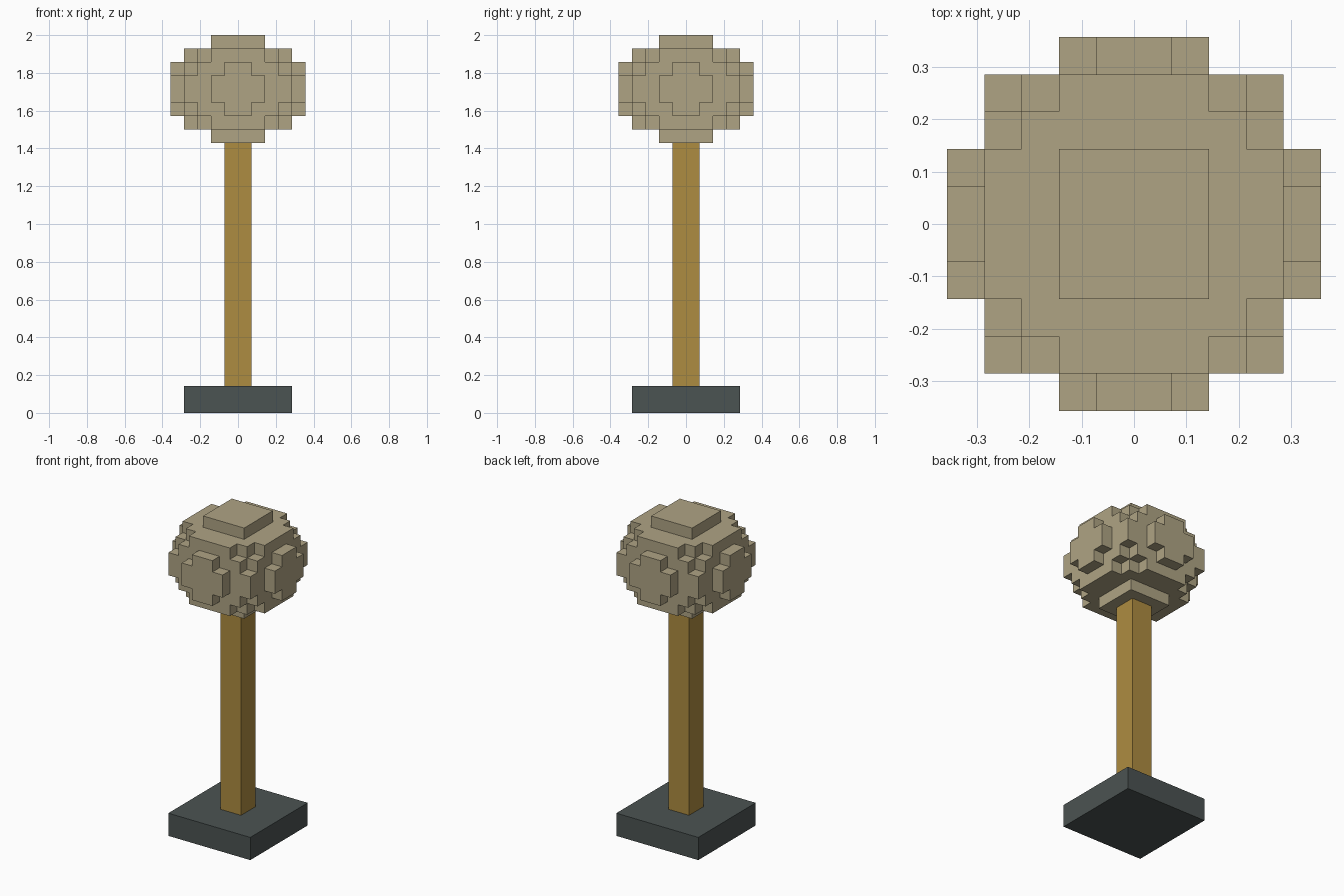
import bpy, bmesh
from mathutils import Matrix, Vector

cube = bpy.data.objects.get("Cube")
if cube:
    bpy.data.objects.remove(cube, do_unlink=True)

U = 2 / 28  # one block of the grid


def linear(c):
    c /= 255
    return c / 12.92 if c <= 0.04045 else ((c + 0.055) / 1.055) ** 2.4


def material(name, *rgb):
    m = bpy.data.materials.new(name)
    col = (*[linear(c) for c in rgb], 1)
    m.diffuse_color = col
    m.use_nodes = True
    bsdf = next(n for n in m.node_tree.nodes if n.type == 'BSDF_PRINCIPLED')
    bsdf.inputs["Base Color"].default_value = col
    return m


def add_object(name, bm, mat):
    me = bpy.data.meshes.new(name)
    bm.to_mesh(me)
    bm.free()
    me.materials.append(mat)
    ob = bpy.data.objects.new(name, me)
    bpy.context.collection.objects.link(ob)
    return ob


def box(name, half, z0, z1, mat):
    bm = bmesh.new()
    bmesh.ops.create_cube(bm, size=1, matrix=Matrix.Translation((0, 0, (z0 + z1) / 2 * U))
                          @ Matrix.Diagonal((2 * half * U, 2 * half * U, (z1 - z0) * U, 1)))
    return add_object(name, bm, mat)


stone = material("dark slate", 75, 83, 82)
wood = material("golden wood", 174, 140, 65)
tan = material("dusty tan", 175, 164, 132)

# Base slab and pole
box("base", 4, 0, 2, stone)
box("pole", 1, 2, 20, wood)

# Stepped ball: half-extents of the overlapping rectangles in each layer,
# counted from the middle layer outwards
LAYERS = [
    [(5, 2), (4, 4), (2, 5)],
    [(5, 1), (4, 3), (3, 4), (1, 5)],
    [(4, 2), (3, 3), (2, 4)],
    [(2, 2)],
]


def filled(p):
    i, j, k = (int(c if c >= 0 else -1 - c) for c in p)
    return k < len(LAYERS) and any(i < a and j < b for a, b in LAYERS[k])


bm = bmesh.new()
verts = {}


def vert(p):
    key = tuple(round(c) for c in p)
    if key not in verts:
        verts[key] = bm.verts.new((key[0] * U, key[1] * U, (key[2] + 24) * U))
    return verts[key]


# Skin only the exposed sides of the filled blocks
for i in range(-5, 5):
    for j in range(-5, 5):
        for k in range(-4, 4):
            cell = Vector((i, j, k))
            if not filled(cell):
                continue
            for axis in range(3):
                for sign in (-1, 1):
                    n = Vector((0, 0, 0))
                    n[axis] = sign
                    if filled(cell + n):
                        continue
                    u = Vector((0, 0, 0))
                    u[(axis + 1) % 3] = 0.5
                    v = n.cross(u)
                    c = cell + Vector((0.5, 0.5, 0.5)) + n * 0.5
                    bm.faces.new([vert(q) for q in (c - u - v, c + u - v, c + u + v, c - u + v)])
add_object("ball", bm, tan)
